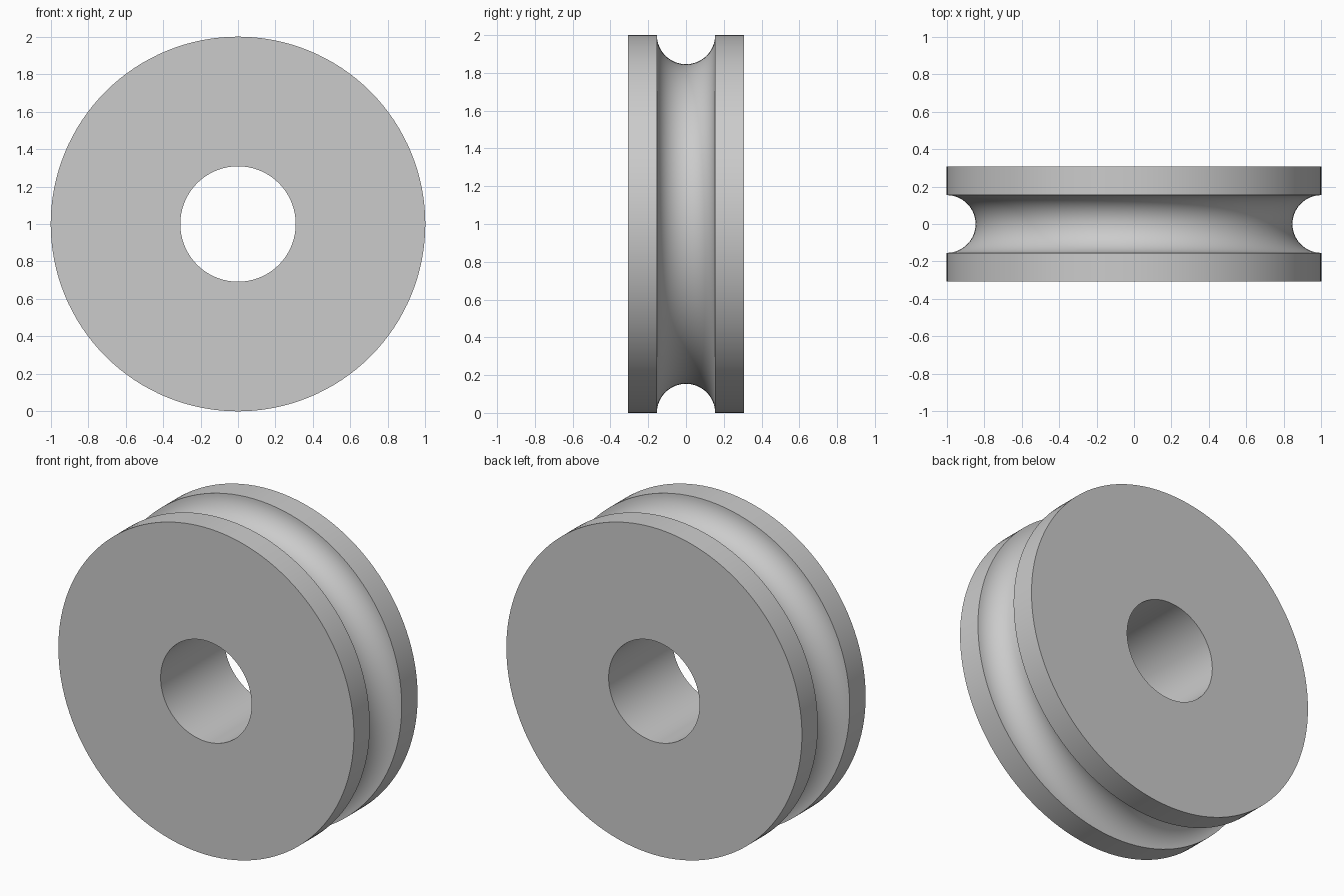
import bpy, bmesh, math
from mathutils import Vector, Matrix

old = bpy.data.objects.get("Cube")
if old:
    bpy.data.objects.remove(old, do_unlink=True)

RADIUS, HOLE, HALF_WIDTH, GROOVE = 1.0, 0.308, 0.308, 0.154
SEGMENTS, GROOVE_STEPS = 128, 32

# Plain grey material
grey = bpy.data.materials.new("light grey")
grey.use_nodes = True
colour = (0.6, 0.6, 0.6, 1)
grey.diffuse_color = colour
grey.node_tree.nodes["Principled BSDF"].inputs["Base Color"].default_value = colour

# Cross-section as (radius, y): bore, side faces, rims and round groove
profile = [(HOLE, HALF_WIDTH), (HOLE, -HALF_WIDTH), (RADIUS, -HALF_WIDTH)]
for i in range(GROOVE_STEPS + 1):
    a = math.pi * i / GROOVE_STEPS
    profile.append((RADIUS - GROOVE * math.sin(a), -GROOVE * math.cos(a)))
profile.append((RADIUS, HALF_WIDTH))

# Revolve the section around the y axis
bm = bmesh.new()
verts = [bm.verts.new((r, y, 0)) for r, y in profile]
edges = [bm.edges.new((v, verts[(i + 1) % len(verts)])) for i, v in enumerate(verts)]
bmesh.ops.spin(bm, geom=verts + edges, cent=(0, 0, 0), axis=(0, 1, 0),
               angle=math.tau, steps=SEGMENTS, use_merge=True)
bmesh.ops.remove_doubles(bm, verts=bm.verts, dist=0.0001)
bmesh.ops.recalc_face_normals(bm, faces=bm.faces)
bmesh.ops.translate(bm, verts=bm.verts, vec=(0, 0, RADIUS))

mesh = bpy.data.meshes.new("grooved_wheel")
bm.to_mesh(mesh)
bm.free()
mesh.materials.append(grey)
wheel = bpy.data.objects.new("grooved_wheel", mesh)
bpy.context.collection.objects.link(wheel)

# Smooth curved surfaces, crisp rims
bpy.ops.object.select_all(action="DESELECT")
wheel.select_set(True)
bpy.context.view_layer.objects.active = wheel
bpy.ops.object.shade_smooth_by_angle(angle=math.radians(30))
